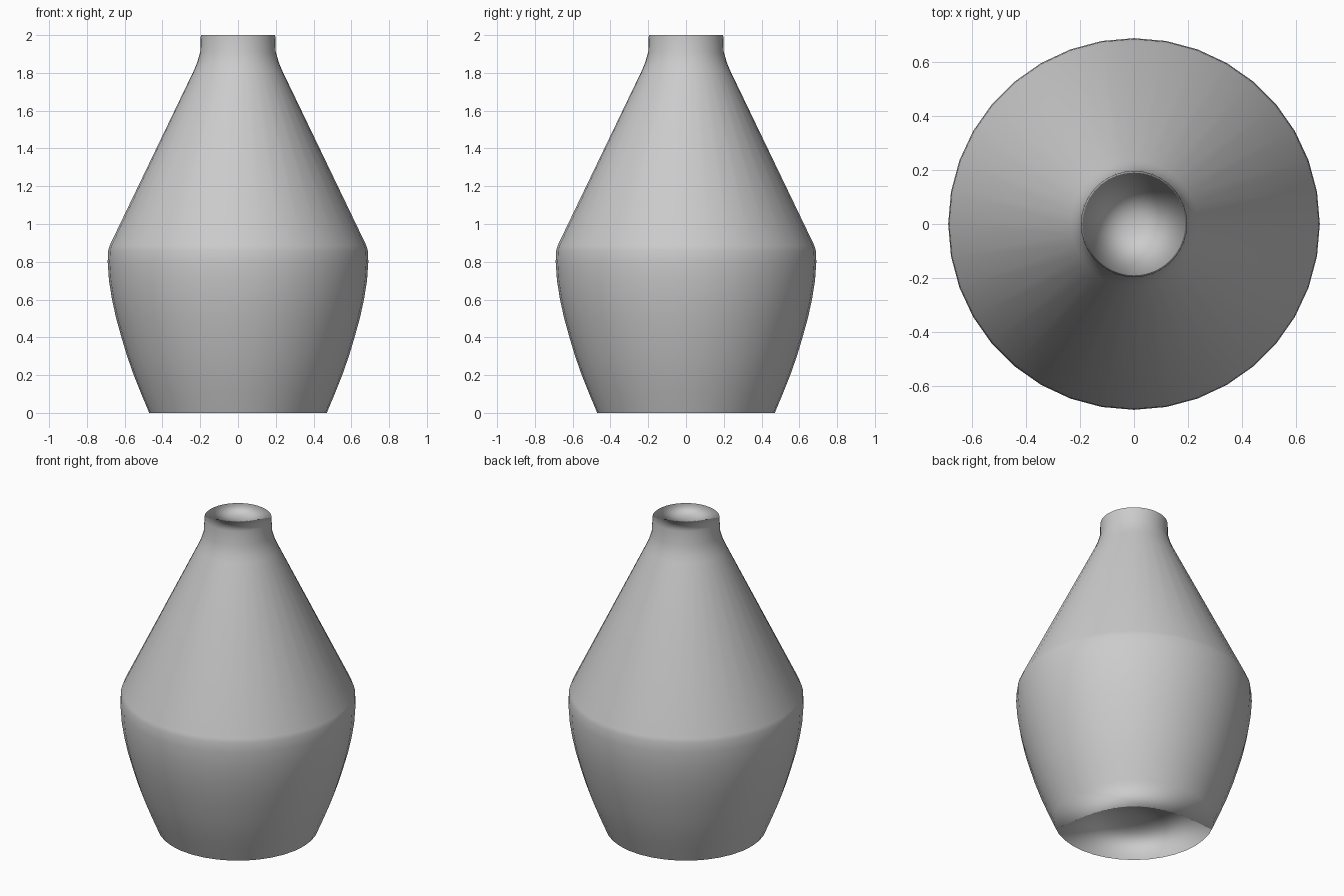
import bpy, bmesh
from math import radians
from mathutils import Vector

cube = bpy.data.objects.get("Cube")
if cube:
    bpy.data.objects.remove(cube, do_unlink=True)

SIDES = 36

# Grey clay colour
grey = (0.6, 0.6, 0.6, 1)
clay = bpy.data.materials.new("grey_clay")
clay.use_nodes = True
clay.diffuse_color = grey
clay.node_tree.nodes["Principled BSDF"].inputs["Base Color"].default_value = grey

# Outline of the vase: radius, height, from foot to lip
profile = [(0.47, 0), (0.512, 0.1), (0.552, 0.2), (0.587, 0.3), (0.617, 0.4),
           (0.645, 0.5), (0.667, 0.6), (0.683, 0.7), (0.69, 0.8), (0.687, 0.86),
           (0.68, 0.885), (0.235, 1.81), (0.218, 1.85), (0.2, 1.91), (0.197, 2)]

# Spin the outline into the body wall
bm = bmesh.new()
verts = [bm.verts.new((r, 0, z)) for r, z in profile]
edges = [bm.edges.new(pair) for pair in zip(verts, verts[1:])]
bmesh.ops.spin(bm, geom=verts + edges, cent=(0, 0, 0), axis=(0, 0, 1),
               angle=radians(360), steps=SIDES)
bmesh.ops.remove_doubles(bm, verts=bm.verts, dist=0.0005)
bmesh.ops.recalc_face_normals(bm, faces=bm.faces)
bm.normal_update()
wall_normals = [v.normal.copy() for v in bm.verts]

# Close the foot and the lip with fans
rim = [e for e in bm.edges if e.is_boundary]
for height in (0, 2):
    centre = bm.verts.new((0, 0, height))
    for e in rim:
        if abs(e.verts[0].co.z - height) < 0.01:
            bm.faces.new((e.verts[0], e.verts[1], centre))
    wall_normals.append(Vector((0, 0, height - 1)))
bmesh.ops.recalc_face_normals(bm, faces=bm.faces)
for face in bm.faces:
    face.smooth = True

mesh = bpy.data.meshes.new("vase_body")
bm.to_mesh(mesh)
bm.free()
mesh.materials.append(clay)

# Let the wall shading run softly over both rims
mesh.normals_split_custom_set_from_vertices(wall_normals)
vase = bpy.data.objects.new("vase_body", mesh)
bpy.context.collection.objects.link(vase)
